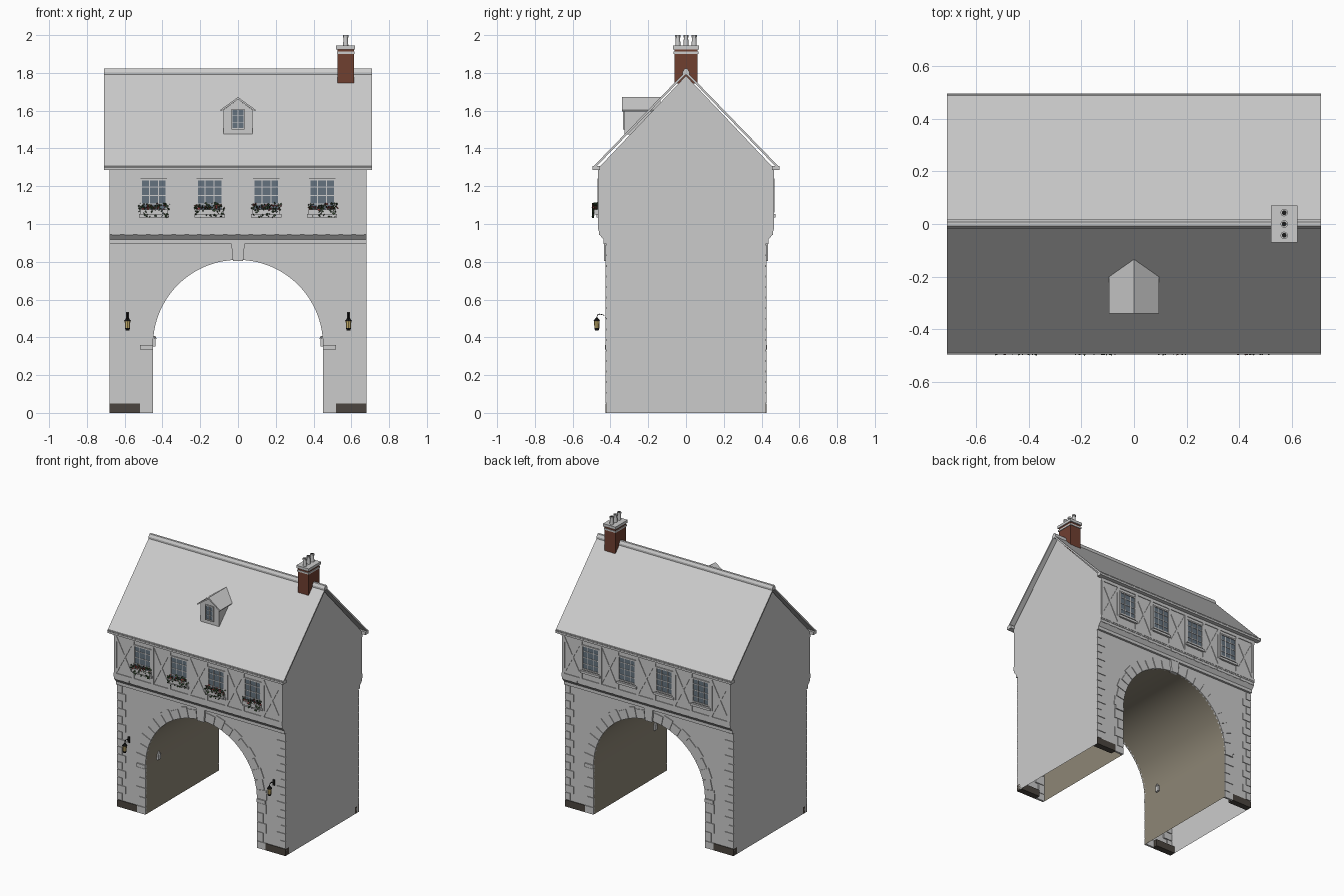
import bpy, bmesh, math, random
from mathutils import Matrix, Vector

if "Cube" in bpy.data.objects:
    bpy.data.objects.remove(bpy.data.objects["Cube"])
random.seed(4)


def mat(name, r, g, b):
    m = bpy.data.materials.new(name)
    m.diffuse_color = (r, g, b, 1)
    m.use_nodes = True
    m.node_tree.nodes["Principled BSDF"].inputs["Base Color"].default_value = m.diffuse_color
    return m


BRICK = mat("brick", .16, .05, .03)
PLINTH = mat("dark_stone", .07, .06, .05)
PLASTER = mat("passage_plaster", .27, .24, .18)
GLASS = mat("window_glass", .13, .17, .21)
BLACK = mat("black_iron", .01, .01, .01)
GLOW = mat("lantern_glass", .55, .42, .15)
LEAF = mat("leaf", .03, .06, .025)
PETAL = mat("petal", .3, .05, .05)


class Part:
    """Collects simple solids into one named object."""
    def __init__(self, name, material=None):
        self.name, self.material, self.bm = name, material, bmesh.new()

    def prism(self, pts, a, b, axis='y'):
        # profile pts are (x,z) along y, or (y,z) along x
        f = (lambda p, t: (p[0], t, p[1])) if axis == 'y' else (lambda p, t: (t, p[0], p[1]))
        A = [self.bm.verts.new(f(p, a)) for p in pts]
        B = [self.bm.verts.new(f(p, b)) for p in pts]
        n = len(pts)
        self.bm.faces.new(A)
        self.bm.faces.new(B[::-1])
        for i in range(n):
            self.bm.faces.new((A[i], B[i], B[(i + 1) % n], A[(i + 1) % n]))

    def box(self, x0, x1, y0, y1, z0, z1):
        self.prism([(x0, z0), (x1, z0), (x1, z1), (x0, z1)], y0, y1)

    def cone(self, x, y, z0, z1, r0, r1, seg=12):
        bmesh.ops.create_cone(self.bm, cap_ends=True, segments=seg, radius1=r0, radius2=r1,
                              depth=z1 - z0, matrix=Matrix.Translation((x, y, (z0 + z1) / 2)))

    def face(self, pts):
        self.bm.faces.new([self.bm.verts.new(p) for p in pts])

    def done(self, smooth=False, recalc=True, weld=False):
        if weld:
            bmesh.ops.remove_doubles(self.bm, verts=self.bm.verts, dist=1e-5)
        if recalc:
            bmesh.ops.recalc_face_normals(self.bm, faces=self.bm.faces)
        me = bpy.data.meshes.new(self.name)
        self.bm.to_mesh(me)
        ob = bpy.data.objects.new(self.name, me)
        bpy.context.collection.objects.link(ob)
        if self.material:
            me.materials.append(self.material)
        if smooth:
            bpy.context.view_layer.objects.active = ob
            ob.select_set(True)
            bpy.ops.object.shade_smooth_by_angle()
            ob.select_set(False)
        return ob


R, SPRING, HW, YL, YU = .45, .36, .68, .42, .46
arc = [(R * math.cos(math.pi * i / 40), SPRING + R * math.sin(math.pi * i / 40)) for i in range(41)]
opening = [(R, 0)] + arc + [(-R, 0)]

# Hollow wall shell: arched fronts, jettied upper floor, gables
walls = Part("walls")
for s in (-1, 1):
    walls.face([(x, s * YL, z) for x, z in [(-HW, 0), (-HW, .9), (HW, .9), (HW, 0)] + opening])
    walls.face([(-HW, s * YL, .9), (HW, s * YL, .9), (HW, s * YU, .945), (-HW, s * YU, .945)])
    walls.face([(-HW, s * YU, .945), (HW, s * YU, .945), (HW, s * YU, 1.3), (-HW, s * YU, 1.3)])
    half = [(YL, 0), (YL, .9), (YU, .945), (YU, 1.3)]
    walls.face([(s * HW, y, z) for y, z in half + [(0, 1.785)] + [(-y, z) for y, z in half[::-1]]])
walls.done(weld=True)

# Vaulted passage lining
vault = Part("passage_vault", PLASTER)
for (xa, za), (xb, zb) in zip(opening, opening[1:]):
    vault.face([(xa, -YL, za), (xb, -YL, zb), (xb, YL, zb), (xa, YL, za)])
vault.bm.normal_update()
vault.done(smooth=True, recalc=False, weld=True)

# Stonework on both fronts
plinth, quoins = Part("plinth", PLINTH), Part("corner_quoins")
ring, imposts, keys = Part("arch_stones"), Part("imposts"), Part("keystones")
cornice, dentils = Part("cornice"), Part("dentils")
for s in (-1, 1):
    y, yo = s * (YL - .01), s * (YL + .005)
    for m in (-1, 1):
        plinth.box(m * .52, m * HW, s * (YL - .04), yo, 0, .05)
        imposts.box(m * R, m * .52, y, s * (YL + .009), .335, SPRING)
        ring.box(m * R, m * .52, y, yo, 0, .05)
        for i in range(4):
            z = .053 + i * .0705
            ring.box(m * R, m * (.525 if i % 2 else .5), y, yo, z, z + .067)
        for i in range(15):
            z = .053 + i * .056
            quoins.box(m * HW, m * (.61 if i % 2 else .64), y, yo, z, z + .051)
    # Voussoirs, alternating long and short
    N = 21
    for i in range(N):
        if i == N // 2:
            continue
        a0, a1 = (math.pi * (i + d) / N for d in (.04, .96))
        ro = .515 if i % 2 else .53
        P = [(r * math.cos(a), SPRING + r * math.sin(a))
             for r, a in ((R, a0), (ro, a0), (ro, a1), (R, (a1)), (R, (a0 + a1) / 2))]
        ring.prism(P, y, yo)
    keys.prism([(-.027, .805), (.027, .805), (.036, .9), (-.036, .9)], y, s * (YL + .014))
    cornice.box(-HW, HW, y, s * .436, .895, .945)
    cornice.box(-HW, HW, y, s * .463, .963, .972)
    for i in range(20):
        x = -HW + (i + .5) * 2 * HW / 20
        dentils.box(x - .022, x + .022, y, s * .4605, .943, .964)
for p in (plinth, quoins, ring, imposts, keys, cornice, dentils):
    p.done()

# Timber framing and windows
timber, frames, glass = Part("timber_frame"), Part("window_frames"), Part("window_panes", GLASS)
sills = Part("window_sills")
WX = (-.445, -.15, .15, .445)


def window(x, z0, z1, w, y, s, cols, rows, t):
    h = w / 2
    glass.box(x - h, x + h, y, y + s * .002, z0, z1)
    for a in (-1, 1):
        frames.box(x + a * h, x + a * (h - t), y, y + s * .008, z0, z1)
    for z in (z0, z1 - t):
        frames.box(x - h + t, x + h - t, y, y + s * .008, z, z + t)
    b = t * .25
    for i in range(1, cols):
        c = x - h + w * i / cols
        frames.box(c - b, c + b, y, y + s * .005, z0 + t, z1 - t)
    for i in range(1, rows):
        c = z0 + (z1 - z0) * i / rows
        frames.box(x - h + t, x + h - t, y, y + s * .0048, c - b, c + b)


def brace(xa, za, xb, zb, s, t):
    d = Vector((xb - xa, zb - za)).normalized() * .008
    timber.prism([(xa - d.y, za + d.x), (xb - d.y, zb + d.x), (xb + d.y, zb - d.x), (xa + d.y, za - d.x)],
                 s * (YU - .005), s * (YU + t))


for s in (-1, 1):
    ya, yb = s * (YU - .005), s * (YU + .005)
    timber.box(-HW, HW, ya, yb, .972, .992)
    timber.box(-HW, HW, ya, yb, 1.262, 1.285)
    edges = [-.665]
    for x in WX:
        window(x, 1.06, 1.24, .144, s * YU, s, 3, 4, .01)
        sills.box(x - .08, x + .08, ya, s * .474, 1.035, 1.052)
        edges += [x - .08, x + .08]
    edges.append(.665)
    for x in edges:
        timber.box(x - .01, x + .01, ya, yb, .99, 1.265)
    for a, b in zip(edges[::2], edges[1::2]):
        brace(a, .995, b, 1.26, s, .004)
        brace(a, 1.26, b, .995, s, .0035)

# Roof, eaves and ridge
roof = Part("roof")
roof.prism([(-.495, 1.30), (0, 1.81), (.495, 1.30), (.487, 1.292), (0, 1.794), (-.487, 1.292)], -.71, .71, 'x')
roof.done()
eaves = Part("eaves")
for s in (-1, 1):
    eaves.box(-.71, .71, s * .455, s * .494, 1.285, 1.308)
eaves.done()
ridge = Part("ridge")
ridge.prism([(-.018, 1.79), (-.018, 1.805), (-.008, 1.822), (.008, 1.822), (.018, 1.805), (.018, 1.79)], -.71, .71, 'x')
ridge.done()

# Dormer
dormer = Part("dormer")
dormer.prism([(-.076, 1.475), (.076, 1.475), (.076, 1.605), (0, 1.66), (-.076, 1.605)], -.325, -.17)
dormer.done()
droof = Part("dormer_roof")
droof.prism([(-.094, 1.604), (0, 1.672), (.094, 1.604), (.09, 1.596), (0, 1.66), (-.09, 1.596)], -.34, -.135)
droof.done()
window(0, 1.5, 1.61, .07, -.325, -1, 2, 3, .007)
for p in (timber, frames, glass, sills):
    p.done()

# Chimney with caps and pots
stack, caps, pots = Part("chimney_stack", BRICK), Part("chimney_caps"), Part("chimney_pots")
CX = .57
stack.box(CX - .043, CX + .043, -.062, .062, 1.745, 1.925)
caps.box(CX - .047, CX + .047, -.066, .066, 1.9, 1.912)
caps.box(CX - .05, CX + .05, -.07, .07, 1.925, 1.945)
holes = Part("pot_openings", BLACK)
for y in (-.043, 0, .043):
    pots.cone(CX, y, 1.945, 1.99, .014, .011)
    pots.cone(CX, y, 1.988, 2.0, .014, .014)
    holes.cone(CX, y, 1.99, 2.0005, .009, .009)
stack.done()
caps.done()
pots.done(smooth=True)
holes.done()

# Window boxes with plants on the front
boxes, leaves, petals = Part("flower_boxes"), Part("leaves", LEAF), Part("flowers", PETAL)
for x in WX:
    boxes.box(x - .072, x + .072, -.488, -.463, 1.05, 1.078)
    for i in range(110):
        part = petals if i % 4 == 0 else leaves
        c = Vector((x + random.uniform(-.08, .08), random.uniform(-.494, -.465), random.triangular(1.07, 1.112, 1.085)))
        if i % 6 == 1:
            c.y, c.z = -.492, random.uniform(1.035, 1.075)
        u = Vector([random.uniform(-1, 1) for _ in range(3)]).normalized() * random.uniform(.005, .009)
        v = u.orthogonal() * .7
        part.face([c - u, c - v, c + u, c + v])
for p in (boxes, leaves, petals):
    p.done(recalc=p is boxes)

# Front lanterns on brackets and small lamps in the passage
iron, glow, lamps = Part("lantern_iron", BLACK), Part("lantern_glass", GLOW), Part("passage_lamps")
for m in (-1, 1):
    x, y = m * .585, -.472
    glow.cone(x, y, .448, .488, .013, .015, 8)
    iron.cone(x, y, .436, .449, .009, .014, 8)
    iron.cone(x, y, .487, .504, .018, .005, 8)
    iron.box(x - .007, x + .007, -.427, -.418, .49, .533)
    path = [(-.425, .505), (-.435, .518), (-.455, .523), (-.468, .518), (-.472, .503)]
    for (ya, za), (yb, zb) in zip(path, path[1:]):
        iron.prism([(ya, za - .002), (yb, zb - .002), (yb - .002, zb + .002), (ya - .002, za + .002)], x - .002, x + .002, 'x')
    lamps.box(m * .436, m * .452, -.295, -.265, .352, .392)
    lamps.cone(m * .443, -.28, .39, .408, .013, .005, 8)
for p in (iron, glow, lamps):
    p.done()
